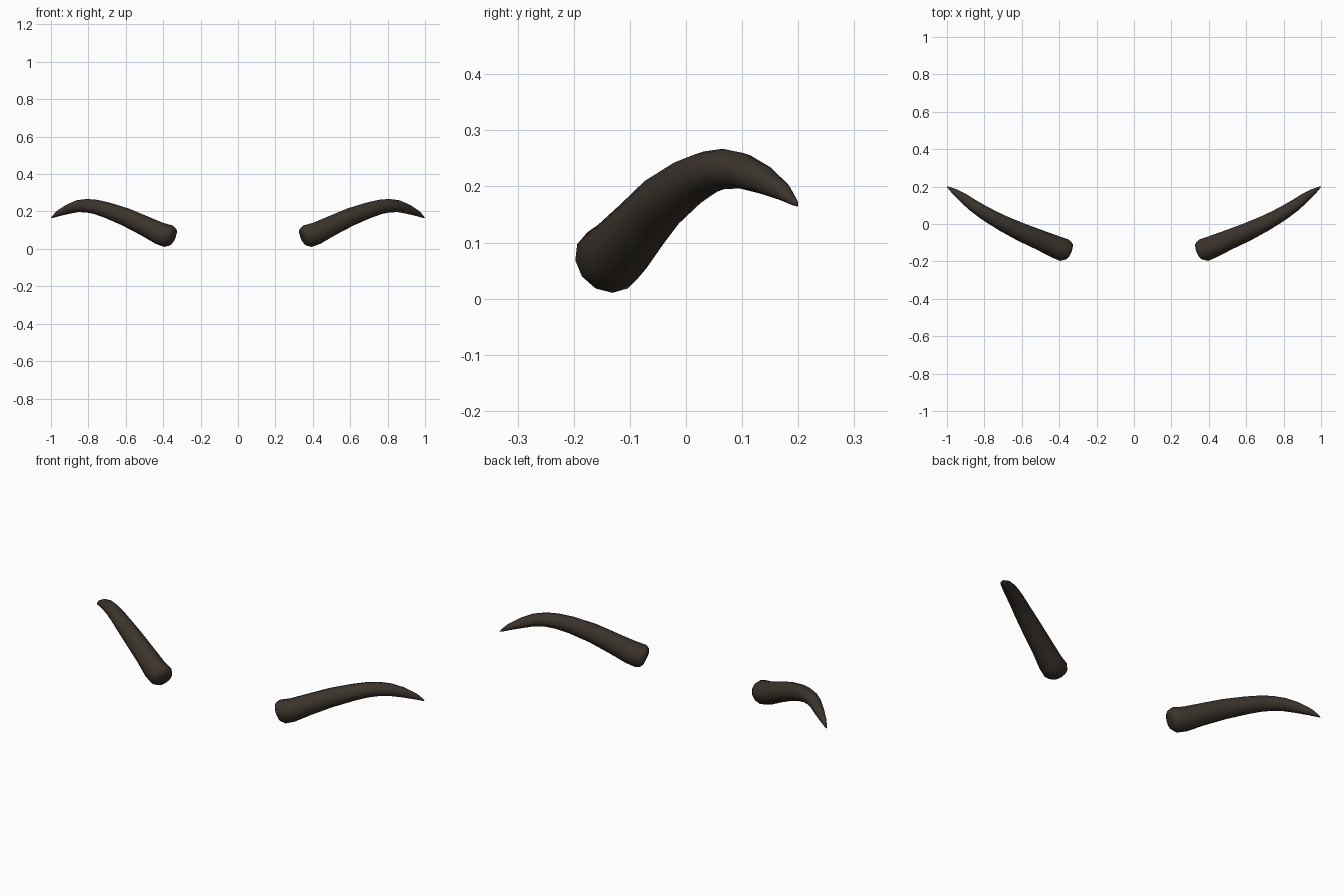
import bpy, bmesh, math
from mathutils import Vector

if "Cube" in bpy.data.objects:
    bpy.data.objects.remove(bpy.data.objects["Cube"])

SIDES = 12
# Spine of one eyebrow, inner end to outer tip: x, y, z, radius
SPINE = [
    (0.345, -0.148, 0.060, 0.030),
    (0.352, -0.145, 0.063, 0.050),
    (0.372, -0.140, 0.068, 0.062),
    (0.420, -0.122, 0.083, 0.060),
    (0.500, -0.087, 0.123, 0.054),
    (0.600, -0.045, 0.170, 0.049),
    (0.700, 0.003, 0.207, 0.043),
    (0.760, 0.036, 0.224, 0.039),
    (0.810, 0.066, 0.231, 0.036),
    (0.860, 0.099, 0.228, 0.032),
    (0.910, 0.137, 0.212, 0.026),
    (0.960, 0.173, 0.190, 0.016),
    (0.990, 0.194, 0.171, 0.006),
]
TIP = Vector((1.0, 0.2, 0.164))

mat = bpy.data.materials.new("dark_brown")
mat.diffuse_color = (0.045, 0.034, 0.025, 1)
mat.use_nodes = True
mat.node_tree.nodes["Principled BSDF"].inputs["Base Color"].default_value = mat.diffuse_color


def make_brow(name, side):
    bm = bmesh.new()
    pts = [Vector(p[:3]) for p in SPINE] + [TIP]
    rings = []
    for i, p in enumerate(SPINE):
        # Inner cap rings share one direction; the rest follow the spine
        t = pts[4] - pts[2] if i < 3 else pts[i + 1] - pts[i - 1]
        t.normalize()
        u = t.cross(Vector((0, 0, 1))).normalized()
        v = u.cross(t)
        ring = []
        for k in range(SIDES):
            a = 2 * math.pi * k / SIDES
            co = pts[i] + p[3] * (u * math.cos(a) + v * math.sin(a))
            ring.append(bm.verts.new((co.x * side, co.y, co.z)))
        rings.append(ring)
    for a, b in zip(rings, rings[1:]):
        for k in range(SIDES):
            n = (k + 1) % SIDES
            bm.faces.new((a[k], a[n], b[n], b[k]))
    # Blunt inner end and pointed tip
    bm.faces.new(rings[0])
    tip = bm.verts.new((TIP.x * side, TIP.y, TIP.z))
    for k in range(SIDES):
        bm.faces.new((rings[-1][k], rings[-1][(k + 1) % SIDES], tip))
    bmesh.ops.recalc_face_normals(bm, faces=bm.faces)
    for f in bm.faces:
        f.smooth = True
    mesh = bpy.data.meshes.new(name)
    bm.to_mesh(mesh)
    bm.free()
    mesh.materials.append(mat)
    bpy.context.collection.objects.link(bpy.data.objects.new(name, mesh))


make_brow("right_eyebrow", 1)
make_brow("left_eyebrow", -1)
